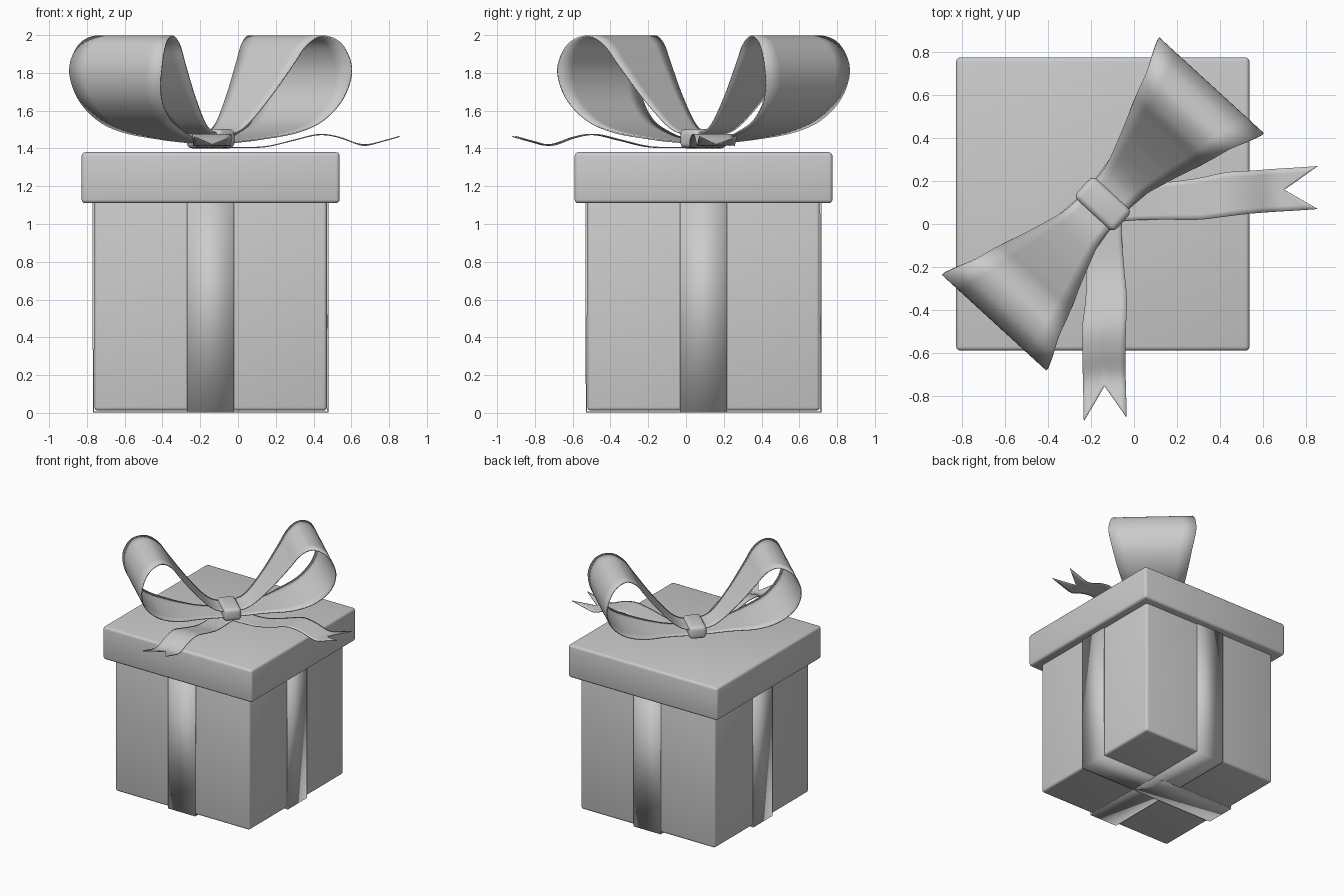
import bpy, bmesh, math
from mathutils import Vector, Matrix

if "Cube" in bpy.data.objects:
    bpy.data.objects.remove(bpy.data.objects["Cube"])

CX, CY = -0.145, 0.093            # centre of the box and bow
BOW = Matrix.Translation((CX, CY, 0)) @ Matrix.Rotation(math.radians(47.5), 4, 'Z')


def spline(pts, steps):
    """Catmull-Rom curve through the points."""
    p = [Vector(q) for q in pts]
    p = [2 * p[0] - p[1]] + p + [2 * p[-1] - p[-2]]
    out = []
    for i in range(1, len(p) - 2):
        a, b, c, d = p[i - 1:i + 3]
        for k in range(steps):
            t = k / steps
            out.append(0.5 * (2 * b + (c - a) * t + (2 * a - 5 * b + 4 * c - d) * t * t
                              + (3 * b - a - 3 * c + d) * t ** 3))
    return out + [p[-2]]


def finish(ob, angle=40):
    bpy.ops.object.select_all(action='DESELECT')
    ob.select_set(True)
    bpy.context.view_layer.objects.active = ob
    bpy.ops.object.shade_smooth_by_angle(angle=math.radians(angle))


def block(name, lo, hi, bevel, segments, matrix=Matrix()):
    """Rounded box between two corners."""
    lo, hi = Vector(lo), Vector(hi)
    me = bpy.data.meshes.new(name)
    bm = bmesh.new()
    bmesh.ops.create_cube(bm, size=1, matrix=Matrix.Translation((lo + hi) / 2)
                          @ Matrix.Diagonal((*(hi - lo), 1)))
    bmesh.ops.bevel(bm, geom=bm.edges[:], offset=bevel, segments=segments,
                    profile=0.5, affect='EDGES')
    bm.to_mesh(me)
    bm.free()
    ob = bpy.data.objects.new(name, me)
    bpy.context.collection.objects.link(ob)
    ob.matrix_world = matrix
    finish(ob)
    return ob


def sheet(name, rows, thick, matrix, mirror=False, offset=0.0):
    """Ribbon skinned from rows of points."""
    n = len(rows[0])
    faces = [(r * n + c, r * n + c + 1, (r + 1) * n + c + 1, (r + 1) * n + c)
             for r in range(len(rows) - 1) for c in range(n - 1)]
    me = bpy.data.meshes.new(name)
    me.from_pydata([v for row in rows for v in row], [], faces)
    ob = bpy.data.objects.new(name, me)
    bpy.context.collection.objects.link(ob)
    ob.matrix_world = matrix
    finish(ob)
    if mirror:
        m = ob.modifiers.new("mirror", 'MIRROR')
        m.use_mirror_merge = False
    s = ob.modifiers.new("thickness", 'SOLIDIFY')
    s.thickness, s.offset = thick, offset
    return ob


# box and lid
block("box", (CX - .615, CY - .615, .012), (CX + .615, CY + .615, 1.13), .018, 3)
block("lid", (CX - .683, CY - .683, 1.11), (CX + .683, CY + .683, 1.38), .02, 3)

# straps running down the sides and under the box
path = [(-.62, 1.12), (-.62, .005), (.62, .005), (.62, 1.12)]
for name, turn in (("strap_across", 0), ("strap_front_to_back", 90)):
    mat = Matrix.Translation((CX, CY, 0)) @ Matrix.Rotation(math.radians(turn), 4, 'Z')
    sheet(name, [[(x, -.124, z), (x, .124, z)] for x, z in path], .01, mat)

# bow loops: distance out, height, half width
loop = [(0, 1.465, .10), (.14, 1.51, .11), (.285, 1.66, .155), (.42, 1.84, .205),
        (.50, 1.95, .235), (.59, 1.995, .265), (.69, 1.95, .31), (.745, 1.82, .33),
        (.715, 1.67, .30), (.60, 1.55, .26), (.44, 1.485, .215), (.25, 1.45, .135),
        (.10, 1.435, .11), (0, 1.43, .10)]
rows = [[(u, w * t / 3, z) for t in range(-3, 4)] for u, z, w in spline(loop, 6)]
sheet("bow_loops", rows, .008, BOW, mirror=True)

# wavy tails with forked ends: x, y, half width, height
tail = [(-.14, .09, .09, 1.41), (.0, .10, .083, 1.405), (.15, .107, .087, 1.41),
        (.30, .117, .097, 1.445), (.43, .138, .103, 1.474), (.54, .148, .1, 1.458),
        (.66, .157, .1, 1.417), (.76, .163, .1, 1.437), (.86, .17, .1, 1.465)]
curve = spline(tail, 8)


def tail_at(x):
    for a, b in zip(curve, curve[1:]):
        if x <= b[0]:
            return a.lerp(b, (x - a[0]) / (b[0] - a[0]))
    return curve[-1]


inv = BOW.inverted()
rows = []
for i in range(49):
    row = []
    for k in range(-4, 5):
        t = k / 4
        x = -.14 + (.70 + .155 * abs(t) + .14) * i / 48
        _, y, w, z = tail_at(x)
        row.append(inv @ Vector((x, y + w * t, z)))
    rows.append(row)
sheet("bow_tails", rows, .006, BOW, mirror=True)

# knot around the middle of the bow
block("bow_knot", (-.068, -.125, 1.4), (.068, .125, 1.503), .03, 4, BOW)
